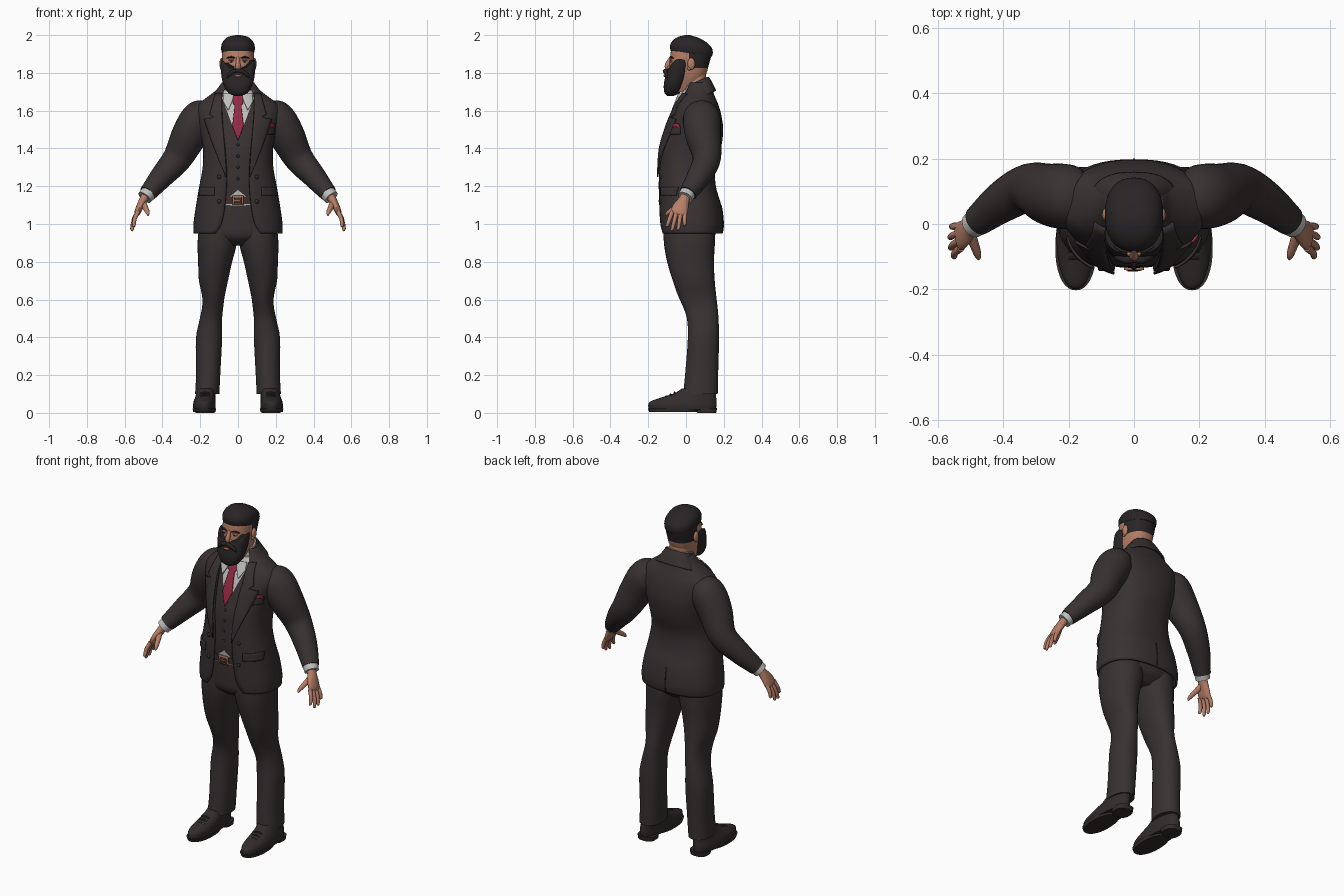
import bpy, bmesh
from math import sin, cos, asin, pi, copysign
from mathutils import Vector

old = bpy.data.objects.get("Cube")
if old:
    bpy.data.objects.remove(old, do_unlink=True)


def material(name, *rgb):
    mat = bpy.data.materials.new(name)
    mat.use_nodes = True
    mat.diffuse_color = (*rgb, 1)
    mat.node_tree.nodes["Principled BSDF"].inputs["Base Color"].default_value = (*rgb, 1)
    return mat


SUIT = material("charcoal suit cloth", .04, .031, .032)
SHOE = material("dark shoe leather", .032, .025, .025)
SHIRT = material("pale grey shirt", .52, .53, .51)
TIE = material("crimson silk", .30, .022, .055)
SKIN = material("warm skin", .47, .21, .135)
HAIR = material("near black hair", .022, .018, .019)
BELT = material("brown belt leather", .06, .03, .024)
BUCKLE = material("copper buckle", .36, .16, .09)
LIP = material("lip", .36, .12, .09)
EYE = material("eye white", .5, .46, .42)


def finish(name, bm, mats, mirror=False, thick=0, offset=-1, rule=None, closed=True):
    """Turn a bmesh into a smooth-shaded object, optionally mirrored or thickened."""
    if closed:
        bmesh.ops.recalc_face_normals(bm, faces=bm.faces)
    mesh = bpy.data.meshes.new(name)
    bm.to_mesh(mesh)
    bm.free()
    for mat in mats:
        mesh.materials.append(mat)
    for face in mesh.polygons:
        face.use_smooth = True
        if rule:
            face.material_index = rule(face.center)
    mesh.set_sharp_from_angle(angle=.7)
    obj = bpy.data.objects.new(name, mesh)
    bpy.context.scene.collection.objects.link(obj)
    if mirror:
        obj.modifiers.new("mirror", "MIRROR").use_clip = False
    if thick:
        solid = obj.modifiers.new("thickness", "SOLIDIFY")
        solid.thickness, solid.offset = thick, offset
    return obj


def sample(rows, t):
    """Smooth interpolation of rows keyed by their first value."""
    t = min(max(t, rows[0][0]), rows[-1][0])
    i = next(k for k in range(len(rows) - 1) if t <= rows[k + 1][0])
    a, b = rows[i], rows[i + 1]
    before, after = rows[max(i - 1, 0)], rows[min(i + 2, len(rows) - 1)]
    h = b[0] - a[0]
    s = (t - a[0]) / h
    out = []
    for k in range(1, len(a)):
        m = (b[k] - before[k]) / (b[0] - before[0]) * h
        n = (after[k] - a[k]) / (after[0] - a[0]) * h
        d = b[k] - a[k]
        out.append(a[k] + s * (m + s * (3 * d - 2 * m - n + s * (m + n - 2 * d))))
    return out


def steps_of(rows, steps):
    keys = [r[0] for r in rows]
    return [a + (b - a) * k / steps for a, b in zip(keys, keys[1:]) for k in range(steps)] + keys[-1:]


def skin_rings(bm, rings, closed):
    rings = [[bm.verts.new(p) for p in ring] for ring in rings]
    count = len(rings[0])
    for low, high in zip(rings, rings[1:]):
        for j in range(count if closed else count - 1):
            k = (j + 1) % count
            bm.faces.new((low[j], low[k], high[k], high[j]))
    if closed:
        bm.faces.new(rings[0][::-1])
        bm.faces.new(rings[-1])


def loft(name, rows, mats, n=2.4, seg=36, steps=4, gap=None, warp=None, cuts=(), **kw):
    """Stack level rings; a row is height, centre x, half width, front y, back y."""
    rings = []
    for z in steps_of(rows, steps):
        cx, rx, yf, yb = sample(rows, z)
        start = asin(min(sample(gap, z)[0] / rx, 1) ** (n / 2)) if gap else 0
        ring = []
        for j in range(seg + 1 if gap else seg):
            a = start + (2 * pi - 2 * start) * j / seg
            px, py = (copysign(abs(v) ** (2 / n), v) for v in (sin(a), cos(a)))
            p = Vector((cx + rx * px, (yf + yb) / 2 - (yb - yf) / 2 * py, z))
            ring.append(warp(p) if warp else p)
        rings.append(ring)
    bm = bmesh.new()
    skin_rings(bm, rings, not gap)
    for spot, normal in cuts:
        bmesh.ops.bisect_plane(bm, geom=bm.verts[:] + bm.edges[:] + bm.faces[:],
                               plane_co=spot, plane_no=normal)
    return finish(name, bm, mats, closed=not gap, **kw)


def tube(name, rows, mat, seg=20, steps=4, mirror=True):
    """Sweep ovals along a path; a row is x, y, z, radius along y, radius across."""
    rows = [(i, *r) for i, r in enumerate(rows)]
    rings = []
    for t in steps_of(rows, steps):
        x, y, z, ru, rv = sample(rows, t)
        d = (Vector(sample(rows, t + .05)[:3]) - Vector(sample(rows, t - .05)[:3])).normalized()
        u = Vector((0, 1, 0))
        u = (u - d * u.dot(d)).normalized()
        v = d.cross(u)
        rings.append([Vector((x, y, z)) + u * ru * cos(a) + v * rv * sin(a)
                      for a in (2 * pi * j / seg for j in range(seg))])
    bm = bmesh.new()
    skin_rings(bm, rings, True)
    return finish(name, bm, [mat], mirror)


def front(rows, x, z, n=2.4, side=-1):
    cx, rx, yf, yb = sample(rows, z)
    s = min(abs(x - cx) / rx, 1)
    return (yf + yb) / 2 + side * (yb - yf) / 2 * (1 - s ** n) ** (1 / n)


def plate(name, outline, mat, base, lift=.004, cols=6, mirror=True, side=-1, thick=.008):
    """Thin piece lying on a lofted surface; a row is height, inner x, outer x."""
    rings = []
    for (z, a, b), (z2, a2, b2) in zip(outline, outline[1:] + outline[-1:]):
        for k in range(5 if z2 != z else 1):
            f = k / 5
            zz, l, r = z + (z2 - z) * f, a + (a2 - a) * f, b + (b2 - b) * f
            xs = [l + (r - l) * c / cols for c in range(cols + 1)]
            rings.append([(x, front(base, x, zz, side=side) + side * lift, zz) for x in xs])
    bm = bmesh.new()
    skin_rings(bm, rings, False)
    return finish(name, bm, [mat], mirror, thick, 0, closed=False)


def ball(name, spot, size, mat, mirror=True):
    bm = bmesh.new()
    bmesh.ops.create_uvsphere(bm, u_segments=16, v_segments=10, radius=1)
    bmesh.ops.scale(bm, vec=size, verts=bm.verts)
    bmesh.ops.translate(bm, vec=spot, verts=bm.verts)
    return finish(name, bm, [mat], mirror)


# Waistcoat and shirt: one torso, cut along the neckline and the bottom points
torso = [(1.08, 0, .185, -.122, .13), (1.2, 0, .18, -.134, .13), (1.3, 0, .165, -.133, .13),
         (1.4, 0, .165, -.128, .16), (1.5, 0, .18, -.1, .17), (1.58, 0, .18, -.072, .165),
         (1.63, 0, .16, -.05, .15), (1.67, 0, .12, -.033, .135), (1.71, 0, .085, -.018, .12)]
neckline, hem = (0, 0, 1.44), (0, 0, 1.18)
loft("waistcoat_and_shirt", torso, [SUIT, SHIRT],
     cuts=[(neckline, (2.7, 0, -1)), (neckline, (-2.7, 0, -1)), (hem, (.8, 0, 1)), (hem, (-.8, 0, 1))],
     rule=lambda c: int(c.z > 1.44 + 2.7 * abs(c.x) or c.z < 1.18 - .8 * abs(c.x)))
plate("necktie", [(1.445, -.002, .002), (1.52, -.03, .03), (1.63, -.017, .017), (1.635, -.025, .025),
                  (1.67, -.031, .031), (1.685, -.02, .02)], TIE, torso, .007, mirror=False)
plate("shirt_collar_wing", [(1.605, .05, .054), (1.65, .03, .08), (1.69, .02, .075)], SHIRT, torso, .013)
for i in range(4):
    z = 1.24 + .06 * i
    ball("waistcoat_button", (0, front(torso, 0, z), z), (.008, .006, .008), SHOE, False)

# Jacket, open at the front
jacket = [(.95, 0, .235, -.138, .192), (1, 0, .236, -.143, .198), (1.1, 0, .222, -.146, .186),
          (1.2, 0, .205, -.148, .158), (1.3, 0, .187, -.146, .156), (1.4, 0, .186, -.14, .185),
          (1.5, 0, .205, -.112, .197), (1.58, 0, .225, -.08, .186), (1.63, 0, .215, -.055, .172),
          (1.67, 0, .165, -.034, .155), (1.71, 0, .115, -.008, .14), (1.75, 0, .085, .01, .125)]
opening = [(.95, .12), (1, .09), (1.1, .07), (1.25, .06), (1.4, .07), (1.5, .08),
           (1.6, .085), (1.67, .088), (1.71, .075), (1.75, .055)]
loft("jacket", jacket, [SUIT], gap=opening, seg=48, thick=.012)
plate("lapel", [(1.25, .06, .064), (1.4, .07, .125), (1.52, .08, .168), (1.555, .083, .178),
                (1.565, .085, .125), (1.58, .086, .15), (1.69, .084, .12)], SUIT, jacket, .007)
loft("jacket_collar", [(1.69, 0, .13, -.005, .16), (1.73, 0, .104, .0, .144), (1.765, 0, .084, .005, .128),
                       (1.78, 0, .078, .01, .12)], [SUIT],
     gap=[(1.69, .09), (1.78, .06)], thick=.008,
     warp=lambda p: Vector((p.x, p.y, p.z + .4 * (p.y - .12))))
plate("hip_pocket_flap", [(1.15, .125, .206), (1.195, .125, .203)], SUIT, jacket, .006, 12)
plate("breast_pocket", [(1.475, .13, .19), (1.515, .13, .195)], SUIT, jacket, .005, mirror=False)
plate("pocket_square", [(1.513, .13, .195), (1.532, .135, .19)], TIE, jacket, .006, mirror=False)
plate("back_vent", [(.952, -.003, .003), (1.1, -.002, .002)], SHOE, jacket, .001, 2, False, 1, .004)
for z in (1.12, 1.25):
    ball("jacket_button", (.1, front(jacket, .1, z) - .002, z), (.011, .007, .011), SHOE)

# Sleeves, cuffs and hands
tube("sleeve", [(.15, .08, 1.605, .07, .06), (.2, .083, 1.565, .098, .094), (.255, .09, 1.475, .095, .095),
                (.32, .11, 1.35, .075, .078), (.4, .07, 1.255, .064, .063), (.478, .01, 1.162, .047, .046)],
     SUIT, 28, 5)
tube("shirt_cuff", [(.46, .02, 1.18, .042, .041), (.48, .006, 1.157, .042, .041),
                    (.494, -.004, 1.14, .04, .04)], SHIRT, 24)
tube("palm", [(.485, 0, 1.155, .026, .024), (.502, -.012, 1.125, .03, .022), (.52, -.028, 1.09, .042, .019),
              (.533, -.038, 1.06, .044, .016), (.538, -.042, 1.048, .036, .01)], SKIN)
for name, base, tip in (("index_finger", -.073, (.553, -.102, .985)), ("middle_finger", -.05, (.563, -.075, .963)),
                        ("ring_finger", -.027, (.565, -.042, .966)), ("little_finger", -.006, (.56, -.008, .99))):
    root, end = Vector((.53, base, 1.065)), Vector(tip)
    bend = root.lerp(end, .5) + Vector((.006, 0, 0))
    tube(name, [(*root, .012, .012), (*bend, .011, .011), (*root.lerp(end, .92), .009, .009),
                (*end, .003, .003)], SKIN, 10, 3)
tube("thumb", [(.505, -.02, 1.115, .015, .018), (.49, -.06, 1.085, .014, .015), (.478, -.095, 1.06, .011, .011),
               (.476, -.108, 1.045, .004, .004)], SKIN, 12, 3)

# Belt, trousers and shoes
belt = [(1.105, 0, .19, -.13, .136), (1.145, 0, .19, -.134, .136)]
loft("belt", belt, [BELT], steps=2)
plate("buckle", [(1.1, -.03, .03), (1.15, -.03, .03)], BUCKLE, belt, .004, mirror=False)
plate("buckle_centre", [(1.11, -.02, .02), (1.14, -.02, .02)], BELT, belt, .006, mirror=False)
plate("buckle_pin", [(1.122, -.02, .012), (1.128, -.02, .012)], BUCKLE, belt, .009, mirror=False)
loft("trouser_hips", [(.885, 0, .1, -.06, .1), (.93, 0, .195, -.113, .15), (1, 0, .21, -.123, .16),
                      (1.12, 0, .185, -.124, .13)], [SUIT])
loft("trouser_leg", [(.1, .163, .064, -.015, .168), (.2, .158, .064, -.005, .17), (.4, .153, .069, .01, .175),
                     (.5, .143, .059, .005, .172), (.56, .134, .056, -.015, .167), (.62, .13, .06, -.042, .16),
                     (.7, .13, .077, -.07, .152), (.8, .121, .09, -.1, .148), (.9, .11, .104, -.117, .153),
                     (1, .105, .1, -.12, .155)], [SUIT], n=2.2, mirror=True)
loft("shoe", [(.018, .178, .058, -.196, .158), (.04, .178, .06, -.2, .162), (.06, .177, .058, -.19, .162),
              (.08, .174, .054, -.135, .16), (.105, .17, .05, -.06, .158), (.13, .167, .048, -.02, .155)],
     [SHOE], n=2.2, mirror=True)
loft("shoe_sole", [(.006, .178, .059, -.195, .06), (.024, .178, .063, -.203, .06)], [SHOE], n=2.2, mirror=True)
loft("shoe_heel", [(0, .174, .05, .06, .16), (.026, .174, .053, .055, .165)], [SHOE], n=2.8, mirror=True)
for i in range(3):
    y, z = -.06 - .022 * i, .108 - .01 * i
    tube("shoe_lace", [(.15, y, z - .006, .005, .005), (.175, y, z, .005, .005), (.2, y, z - .006, .005, .005)],
         SUIT, 8, 3)

# Neck, head and cropped hair at the back
loft("neck", [(1.67, 0, .068, -.015, .115), (1.76, 0, .06, -.01, .106), (1.84, 0, .06, -.01, .106)], [SKIN])
loft("shirt_collar", [(1.67, 0, .09, -.025, .135), (1.72, 0, .073, -.018, .12), (1.77, 0, .067, -.012, .113)],
     [SHIRT], warp=lambda p: Vector((p.x, p.y, p.z + .35 * (p.y - .09))))
head = [(1.7, 0, .045, -.08, .03), (1.74, 0, .06, -.09, .07), (1.79, 0, .074, -.092, .105),
        (1.84, 0, .081, -.088, .12), (1.88, 0, .084, -.084, .131), (1.92, 0, .084, -.079, .137),
        (1.95, 0, .08, -.07, .12)]
loft("head", head, [SKIN, HAIR], cuts=[((0, .015, 0), (0, 1, 0)), ((0, 0, 1.825), (0, 0, 1))],
     rule=lambda c: int(c.y > .015 and c.z > 1.825))
loft("swept_hair", [(1.905, 0, .085, -.076, .138), (1.925, 0, .089, -.083, .142), (1.95, 0, .087, -.083, .136),
                    (1.975, 0, .073, -.066, .108), (1.992, 0, .048, -.038, .07), (2, 0, .012, -.004, .022)],
     [HAIR], n=2.3, warp=lambda p: Vector((p.x, p.y, p.z - .15 * max(p.y - .02, 0))))

# Beard rising into sideburns, moustache and face
loft("beard", [(1.678, 0, .018, -.1, -.065), (1.692, 0, .05, -.113, -.035), (1.73, 0, .079, -.118, -.01),
               (1.77, 0, .09, -.112, .015), (1.81, 0, .092, -.102, .028), (1.825, 0, .088, -.094, .03)],
     [HAIR], n=2.2,
     warp=lambda p: Vector((p.x, p.y, p.z + max(abs(p.x) - .045, 0) * (p.z - 1.678) / .13)))
tube("moustache", [(0, -.108, 1.813, .01, .009), (.025, -.11, 1.808, .012, .011),
                   (.05, -.102, 1.788, .009, .009), (.06, -.096, 1.772, .003, .003)], HAIR, 12, 3)
ball("lower_lip", (0, -.111, 1.784), (.02, .008, .007), LIP, False)
tube("nose", [(0, -.08, 1.88, .008, .009), (0, -.092, 1.855, .013, .011), (0, -.099, 1.835, .014, .014),
              (0, -.094, 1.82, .012, .012)], SKIN, 14, 4, False)
ball("nostril", (.013, -.09, 1.829), (.009, .01, .008), SKIN)
face = front(head, .035, 1.862)
ball("eye", (.035, face + .002, 1.861), (.014, .006, .006), EYE)
ball("iris", (.035, face - .003, 1.861), (.005, .003, .005), HAIR)
ball("eyelid", (.035, face + .001, 1.868), (.017, .008, .005), SKIN)
tube("eyebrow", [(.014, -.083, 1.877, .004, .003), (.036, -.081, 1.884, .006, .005),
                 (.06, -.068, 1.878, .004, .003)], HAIR, 10, 3)
ball("ear", (.087, .028, 1.848), (.011, .02, .032), SKIN)
ball("ear_lobe", (.086, .018, 1.824), (.008, .01, .011), SKIN)
